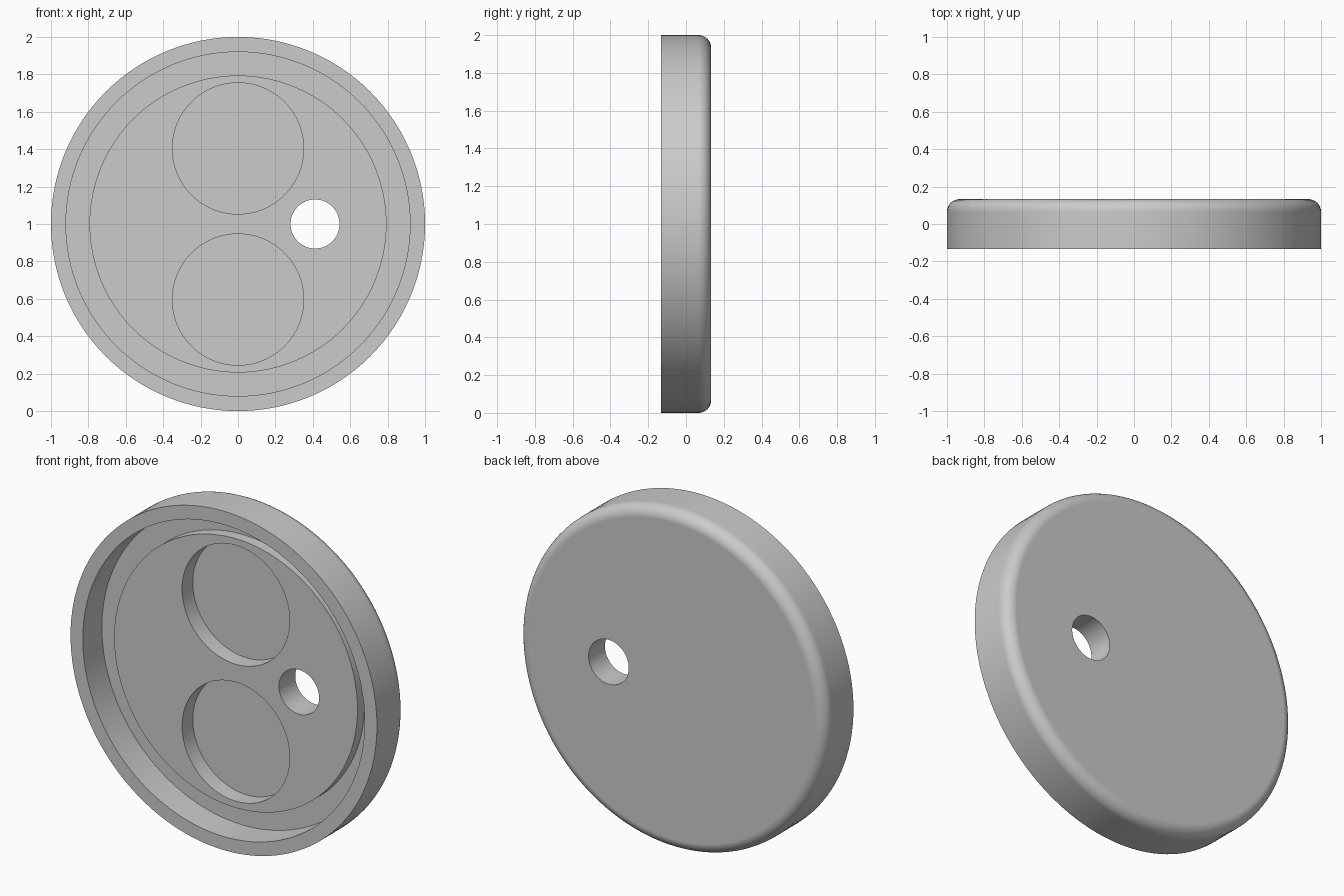
import bpy
import bmesh
from math import sin, cos, pi, radians
from mathutils import Matrix

if "Cube" in bpy.data.objects:
    bpy.data.objects.remove(bpy.data.objects["Cube"], do_unlink=True)

SEGMENTS = 128
FRONT, BACK = -0.133, 0.133     # y of the rim and of the closed back
BOSS = FRONT + 0.113            # y of the raised inner disc
GROOVE = FRONT + 0.178          # y of the ring groove floor
POCKET = FRONT + 0.213          # y of the round pocket floors
FILLET = 0.067

grey = bpy.data.materials.new("plain grey")
grey.use_nodes = True
grey.diffuse_color = (0.6, 0.6, 0.6, 1)
grey.node_tree.nodes["Principled BSDF"].inputs["Base Color"].default_value = (0.6, 0.6, 0.6, 1)


def lathe(name, profile):
    """Turn (radius, y) points around the y axis at z = 1, closing both ends."""
    bm = bmesh.new()
    rings = []
    for r, y in profile:
        rings.append([bm.verts.new((r * cos(2 * pi * i / SEGMENTS), y,
                                    1 + r * sin(2 * pi * i / SEGMENTS)))
                      for i in range(SEGMENTS)])
    for a, b in zip(rings, rings[1:]):
        for i in range(SEGMENTS):
            j = (i + 1) % SEGMENTS
            bm.faces.new((a[i], a[j], b[j], b[i]))
    bm.faces.new(rings[0])
    bm.faces.new(rings[-1])
    bmesh.ops.recalc_face_normals(bm, faces=bm.faces)
    mesh = bpy.data.meshes.new(name)
    bm.to_mesh(mesh)
    bm.free()
    mesh.materials.append(grey)
    obj = bpy.data.objects.new(name, mesh)
    bpy.context.collection.objects.link(obj)
    return obj


# Disc with rim, groove, raised centre and rounded back edge
profile = [(0.794, BOSS), (0.794, GROOVE), (0.92, GROOVE), (0.92, FRONT), (1, FRONT)]
for k in range(9):
    a = pi / 2 * k / 8
    profile.append((1 - FILLET + FILLET * cos(a), BACK - FILLET + FILLET * sin(a)))
disc = lathe("round_cover", profile)
bpy.context.view_layer.objects.active = disc
disc.select_set(True)


def drill(name, x, z, radius, end):
    """Cut a round hole from the front to depth y = end."""
    cutter = lathe(name, [(radius, FRONT - 0.1), (radius, end)])
    cutter.data.transform(Matrix.Translation((x, 0, z - 1)))
    cutter.hide_render = True
    mod = disc.modifiers.new(name, "BOOLEAN")
    mod.operation = "DIFFERENCE"
    mod.solver = "EXACT"
    mod.object = cutter
    bpy.ops.object.modifier_apply(modifier=mod.name)
    bpy.data.objects.remove(cutter, do_unlink=True)


# Two blind pockets and one through hole
for side in (-1, 1):
    drill("pocket_cutter", 0, 1 + side * 0.404, 0.351, POCKET)
drill("through_hole_cutter", 0.412, 1, 0.131, BACK + 0.1)

# Smooth round walls, crisp edges, flat faces
bpy.ops.object.shade_smooth_by_angle(angle=radians(30))
weighted = disc.modifiers.new("flat_face_normals", "WEIGHTED_NORMAL")
weighted.keep_sharp = True
